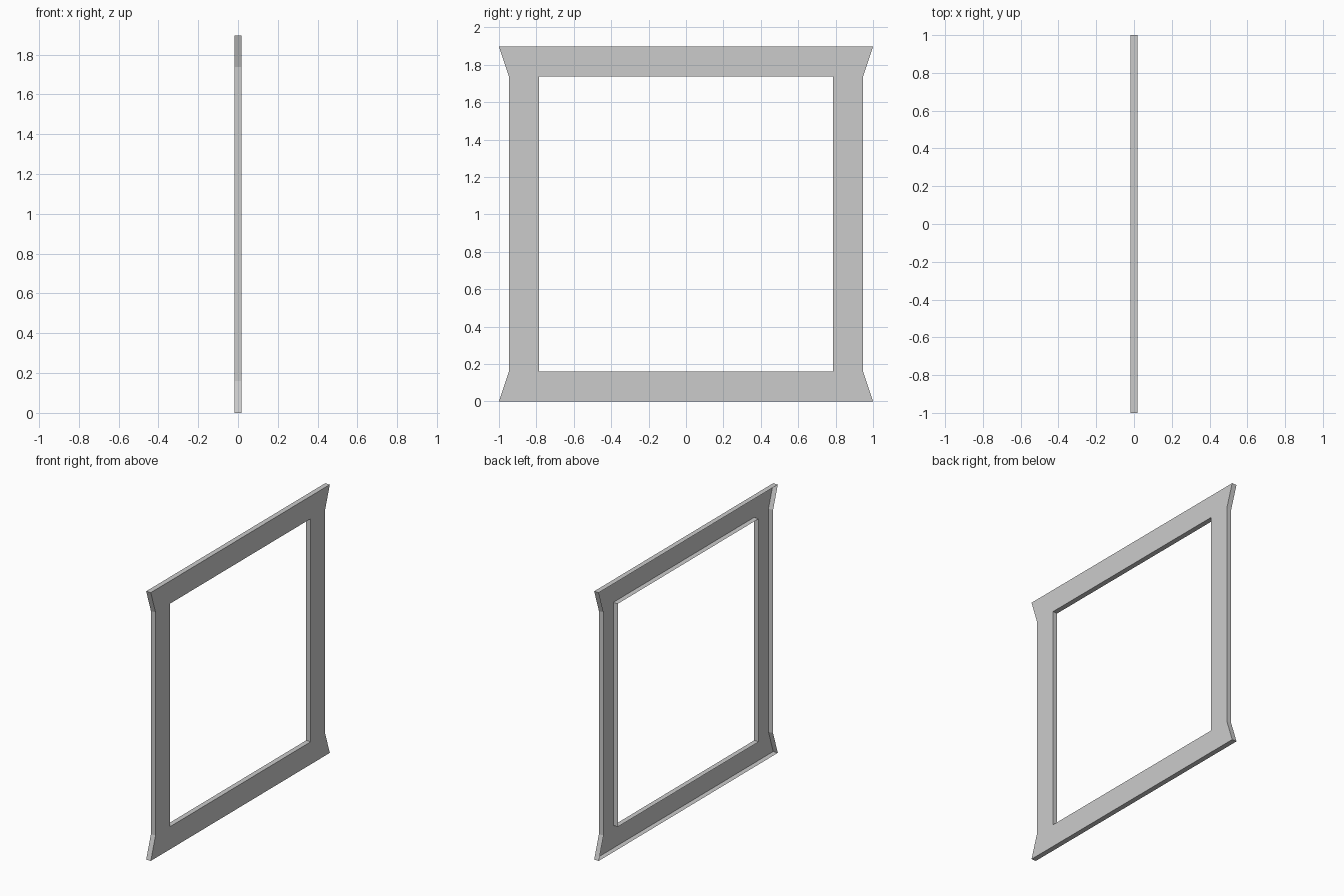
import bpy
import bmesh

if "Cube" in bpy.data.objects:
    bpy.data.objects.remove(bpy.data.objects["Cube"])

HALF_T = 0.018            # half thickness in x
TOP = 1.897               # overall height
RAIL = 0.16               # rail height and stile width
FLARE, OUTER = 1.0, 0.947 # half width at the flared corners / along the stiles
INNER = OUTER - RAIL      # half width of the opening

bm = bmesh.new()
cache = {}


def vert(y, z):
    """Shared vertex on the +x face of the frame."""
    key = (round(y, 4), round(z, 4))
    if key not in cache:
        cache[key] = bm.verts.new((HALF_T, y, z))
    return cache[key]


def panel(points):
    bm.faces.new([vert(y, z) for y, z in points])


low, high = RAIL, TOP - RAIL

# Bottom and top rails with flared ends
for edge, inner_z in ((0.0, low), (TOP, high)):
    panel([(-FLARE, edge), (FLARE, edge), (OUTER, inner_z),
           (INNER, inner_z), (-INNER, inner_z), (-OUTER, inner_z)])

# Left and right stiles
for s in (-1, 1):
    panel([(s * INNER, low), (s * OUTER, low), (s * OUTER, high), (s * INNER, high)])

# Rim walls around the outline and opening; the -x side stays open
rim = [e for e in bm.edges if e.is_boundary]
res = bmesh.ops.extrude_edge_only(bm, edges=rim)
moved = [g for g in res["geom"] if isinstance(g, bmesh.types.BMVert)]
bmesh.ops.translate(bm, verts=moved, vec=(-2 * HALF_T, 0, 0))

# Point the face outwards, to +x
bmesh.ops.recalc_face_normals(bm, faces=bm.faces[:])
bm.normal_update()
front = next(f for f in bm.faces if abs(f.normal.x) > 0.9)
if front.normal.x < 0:
    bmesh.ops.reverse_faces(bm, faces=bm.faces[:])

mesh = bpy.data.meshes.new("flared_frame")
bm.to_mesh(mesh)
bm.free()
bpy.context.collection.objects.link(bpy.data.objects.new("flared_frame", mesh))
